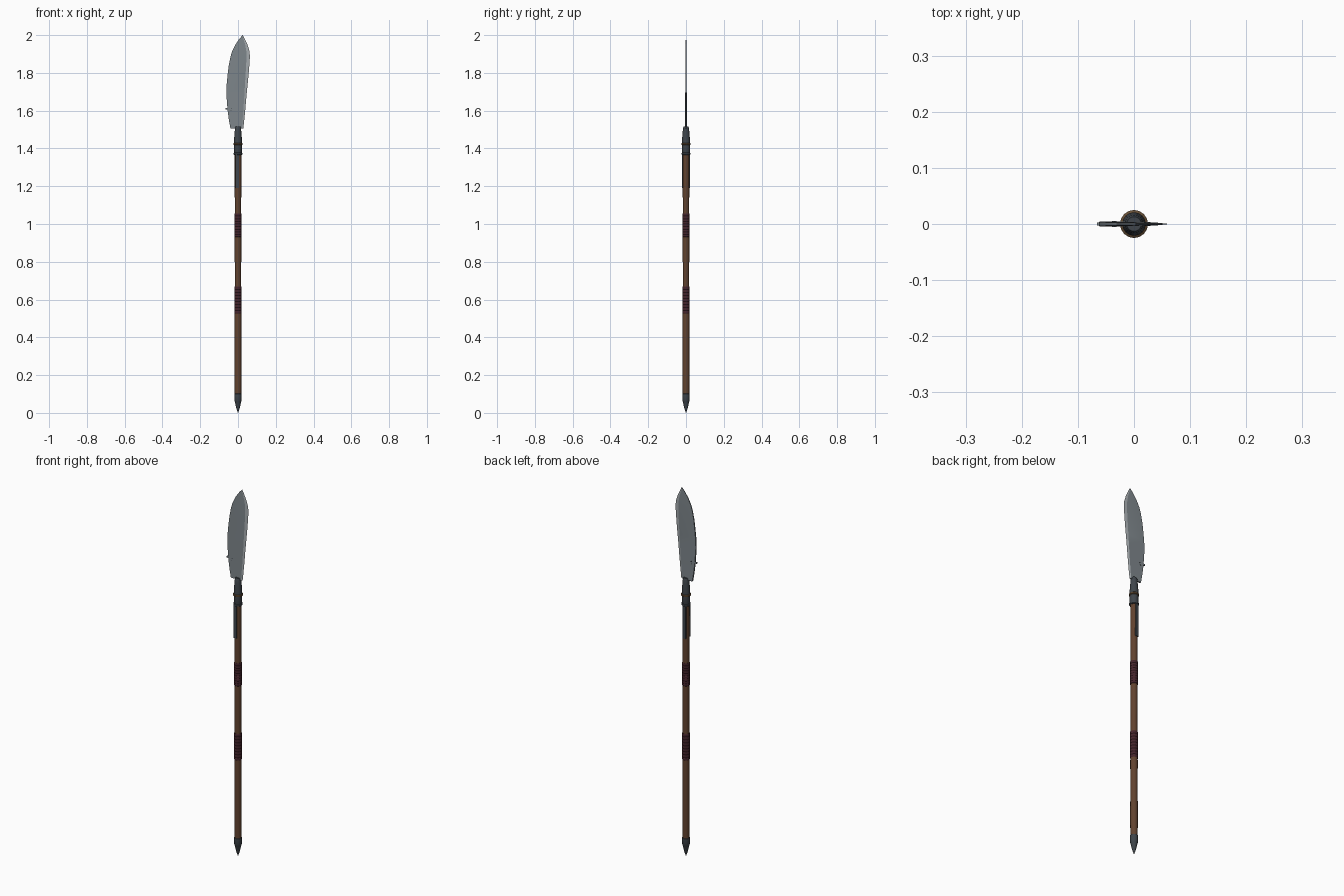
import bpy, bmesh, math

if "Cube" in bpy.data.objects:
    bpy.data.objects.remove(bpy.data.objects["Cube"])


def mat(name, r, g, b):
    m = bpy.data.materials.new(name)
    m.diffuse_color = (r, g, b, 1)
    m.use_nodes = True
    m.node_tree.nodes["Principled BSDF"].inputs["Base Color"].default_value = m.diffuse_color
    return m


STEEL = mat("blade steel", 0.21, 0.24, 0.26)
EDGE = mat("sharpened edge", 0.38, 0.41, 0.43)
IRON = mat("dark iron", 0.05, 0.06, 0.07)
WOOD = mat("brown wood", 0.12, 0.055, 0.028)
LEATHER = mat("maroon leather", 0.06, 0.018, 0.025)
BRONZE = mat("dull bronze", 0.13, 0.075, 0.035)


def finish(name, bm, mats, smooth=None):
    bmesh.ops.remove_doubles(bm, verts=bm.verts, dist=1e-5)
    bmesh.ops.recalc_face_normals(bm, faces=bm.faces)
    me = bpy.data.meshes.new(name)
    bm.to_mesh(me)
    bm.free()
    ob = bpy.data.objects.new(name, me)
    bpy.context.collection.objects.link(ob)
    for m in mats:
        me.materials.append(m)
    if smooth:
        bpy.ops.object.select_all(action='DESELECT')
        ob.select_set(True)
        bpy.context.view_layer.objects.active = ob
        bpy.ops.object.shade_smooth_by_angle(angle=math.radians(smooth))
    return ob


def lathe(name, profile, m, sides=16, smooth=35):
    """Closed turned part from (radius, z) points, bottom to top."""
    bm = bmesh.new()
    rings = [[bm.verts.new((r * math.cos(2 * math.pi * i / sides),
                            r * math.sin(2 * math.pi * i / sides), z))
              for i in range(sides)] for r, z in profile]
    for a, b in zip(rings, rings[1:]):
        for i in range(sides):
            j = (i + 1) % sides
            bm.faces.new((a[i], a[j], b[j], b[i]))
    bm.faces.new(rings[0][::-1])
    bm.faces.new(rings[-1])
    return finish(name, bm, [m], smooth)


def box(name, x0, x1, y0, y1, z0, z1, m):
    bm = bmesh.new()
    bmesh.ops.create_cube(bm, size=1)
    for v in bm.verts:
        v.co = ((x0 + x1) / 2 + v.co.x * (x1 - x0),
                (y0 + y1) / 2 + v.co.y * (y1 - y0),
                (z0 + z1) / 2 + v.co.z * (z1 - z0))
    return finish(name, bm, [m])


# wooden shaft, slightly uneven, and the pointed foot
lathe("shaft", [(0.017, 0.06), (0.0185, 0.2), (0.0175, 0.35), (0.018, 0.5),
                (0.0165, 0.75), (0.0175, 0.82), (0.017, 1.1),
                (0.0175, 1.2), (0.018, 1.4)], WOOD)
lathe("foot_spike", [(0.001, 0.0), (0.010, 0.028), (0.0175, 0.062),
                     (0.0195, 0.066), (0.0195, 0.10), (0.017, 0.102)], IRON)

# leather grips made of stacked coils
for name, z0, z1 in (("lower_grip", 0.525, 0.67), ("upper_grip", 0.93, 1.055)):
    n = 9
    h = (z1 - z0) / n
    prof = [(0.0175, z0)]
    for k in range(n):
        prof += [(0.0195, z0 + (k + 0.2) * h), (0.0195, z0 + (k + 0.8) * h),
                 (0.0182, z0 + (k + 1) * h)]
    lathe(name, prof, LEATHER, 16, 20)

# socket with collars
lathe("socket", [(0.019, 1.365), (0.0215, 1.37), (0.0205, 1.42), (0.021, 1.445),
                 (0.0175, 1.49), (0.016, 1.508), (0.013, 1.516)], IRON)
lathe("lower_collar", [(0.021, 1.366), (0.0235, 1.368), (0.0235, 1.376),
                       (0.021, 1.378)], IRON)
lathe("middle_collar", [(0.021, 1.417), (0.025, 1.420), (0.025, 1.426),
                        (0.021, 1.429)], BRONZE)

# iron straps running down the front and back of the shaft
for name, s in (("front_strap", -1), ("back_strap", 1)):
    ys = sorted((s * 0.012, s * 0.0205))
    box(name, -0.012, 0.006, ys[0], ys[1], 1.19, 1.37, IRON)

# blade sections: z, spine x, bevel x, edge x, half thickness
sections = [
    (1.505, -0.040, 0.021, 0.028, 0.0045),
    (1.55, -0.048, 0.024, 0.033, 0.0043),
    (1.60, -0.055, 0.028, 0.038, 0.0042),
    (1.69, -0.062, 0.034, 0.046, 0.0040),
    (1.74, -0.060, 0.037, 0.051, 0.0037),
    (1.79, -0.055, 0.040, 0.056, 0.0034),
    (1.84, -0.049, 0.043, 0.060, 0.0030),
    (1.885, -0.040, 0.045, 0.063, 0.0026),
    (1.915, -0.031, 0.044, 0.061, 0.0022),
    (1.95, -0.014, 0.038, 0.050, 0.0018),
    (1.98, 0.007, 0.029, 0.036, 0.0012),
    (2.0, 0.0245, 0.025, 0.0255, 0.0004),
]
bm = bmesh.new()
rings = [[bm.verts.new(p) for p in ((s, -t, z), (b, -t * 0.75, z), (e, 0, z),
                                    (b, t * 0.75, z), (s, t, z))]
         for z, s, b, e, t in sections]
for lo, hi in zip(rings, rings[1:]):
    for i in range(5):
        j = (i + 1) % 5
        f = bm.faces.new((lo[i], lo[j], hi[j], hi[i]))
        f.material_index = 1 if i in (1, 2) else 0
bm.faces.new(rings[0][::-1])
bm.faces.new(rings[-1])
finish("blade", bm, [STEEL, EDGE], 10)

# small barb on the spine and its rivets
box("spine_barb", -0.066, -0.045, -0.003, 0.003, 1.607, 1.615, STEEL)
for k, (x, z) in enumerate(((-0.037, 1.60), (-0.033, 1.612))):
    box("rivet_%d" % k, x - 0.002, x + 0.002, -0.005, 0.005, z - 0.002, z + 0.002, IRON)
